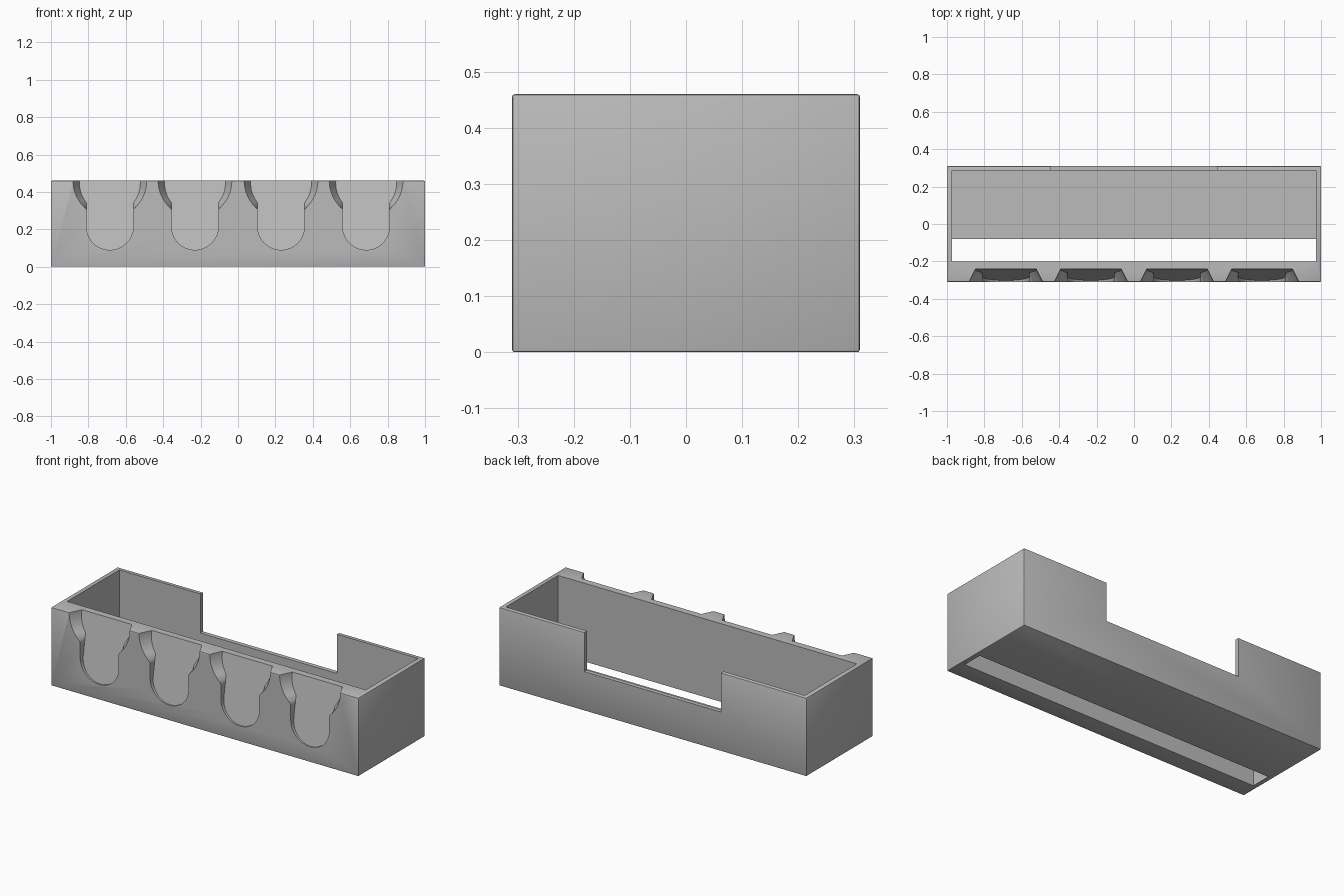
import bpy, bmesh, math

if "Cube" in bpy.data.objects:
    bpy.data.objects.remove(bpy.data.objects["Cube"])

TOP, FRONT = 0.46, -0.31
plastic = bpy.data.materials.new("grey_plastic")
plastic.diffuse_color = (0.5, 0.5, 0.5, 1)
plastic.use_nodes = True
plastic.node_tree.nodes["Principled BSDF"].inputs["Base Color"].default_value = plastic.diffuse_color


def add_object(name, bm):
    bmesh.ops.recalc_face_normals(bm, faces=bm.faces)
    mesh = bpy.data.meshes.new(name)
    bm.to_mesh(mesh)
    bm.free()
    ob = bpy.data.objects.new(name, mesh)
    bpy.context.collection.objects.link(ob)
    return ob


def box(name, x, y, z, bevel=0):
    bm = bmesh.new()
    bmesh.ops.create_cube(bm, size=1)
    for v in bm.verts:
        v.co = [r[0] + (c + 0.5) * (r[1] - r[0]) for c, r in zip(v.co, (x, y, z))]
    if bevel:
        bmesh.ops.bevel(bm, geom=bm.edges[:], offset=bevel, segments=2,
                        profile=0.5, affect='EDGES')
    return add_object(name, bm)


def depth(z):
    # sloping back of a pocket: deep at the rim, shallow at the foot
    return 0.008 + (z - 0.09) / (TOP - 0.09) * 0.062


def half_width(z, d):
    # straight slot that flares into a conical round at the rim
    drop = max(TOP - z, 0)
    r = 0.197 - 0.5 * d
    return max(0.125, math.sqrt(max(r * r - drop * drop, 0)))


def pocket(name, cx):
    zs = [0.5] + [TOP - 0.2 * i / 20 for i in range(21)] + [0.215]
    arc = [math.pi * i / 28 for i in range(1, 28)]

    def outline(back):
        right = [(half_width(z, depth(min(z, TOP)) if back else 0), z) for z in zs]
        foot = [(0.125 * math.cos(a), 0.215 - 0.125 * math.sin(a)) for a in arc]
        return right + foot + [(-x, z) for x, z in reversed(right)]

    bm = bmesh.new()
    loops = []
    for back, y in ((False, FRONT - 0.03), (False, FRONT), (True, None)):
        loops.append([bm.verts.new((cx + x, FRONT + depth(z) if y is None else y, z))
                      for x, z in outline(back)])
    for a, b in zip(loops, loops[1:]):
        for i in range(len(a)):
            j = (i + 1) % len(a)
            bm.faces.new((a[i], a[j], b[j], b[i]))
    bm.faces.new(loops[0])
    bm.faces.new(loops[-1])
    return add_object(name, bm)


# Outer block with softened edges
tray = box("tray", (-1, 1), (FRONT, 0.31), (0, TOP), 0.005)
tray.data.materials.append(plastic)

# Inner cavity, floor slot, rear notch and four front pockets
cutters = [
    box("cavity_cutter", (-0.972, 0.972), (-0.2, 0.285), (0.028, 0.6)),
    box("floor_slot_cutter", (-0.972, 0.972), (-0.2, -0.08), (-0.1, 0.1)),
    box("rear_notch_cutter", (-0.445, 0.445), (0.2, 0.4), (0.23, 0.6)),
] + [pocket("pocket_cutter", x) for x in (-0.685, -0.23, 0.23, 0.685)]

for c in cutters:
    m = tray.modifiers.new(c.name, 'BOOLEAN')
    m.operation, m.solver, m.object = 'DIFFERENCE', 'EXACT', c

# Bake the cuts and discard the helpers
graph = bpy.context.evaluated_depsgraph_get()
result = bpy.data.meshes.new_from_object(tray.evaluated_get(graph))
tray.modifiers.clear()
tray.data = result
for c in cutters:
    bpy.data.objects.remove(c)

result.materials.clear()
result.materials.append(plastic)
for p in result.polygons:
    p.material_index = 0

bpy.context.view_layer.objects.active = tray
tray.select_set(True)
bpy.ops.object.shade_smooth_by_angle(angle=math.radians(30))
